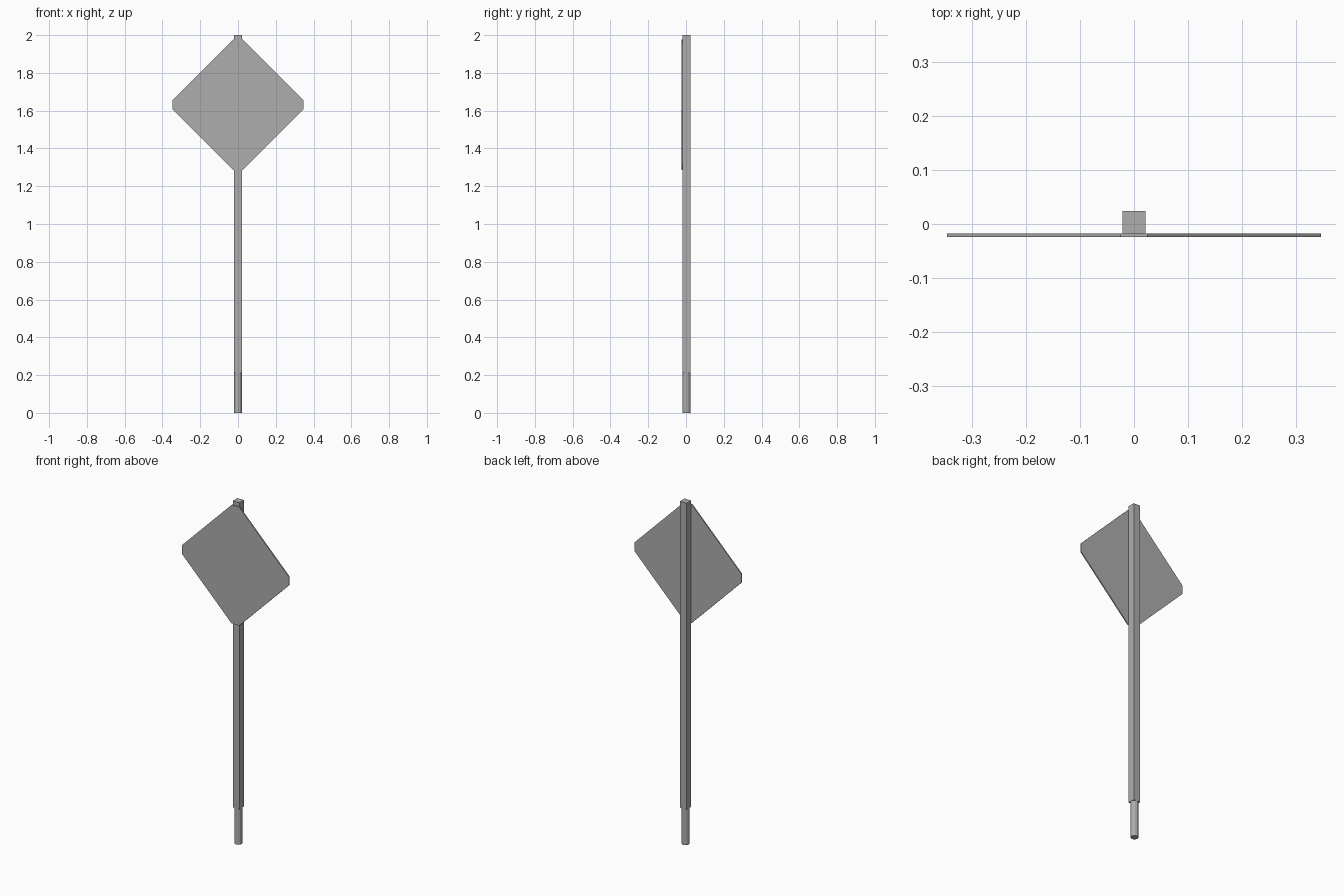
import bpy, bmesh, math

if "Cube" in bpy.data.objects:
    bpy.data.objects.remove(bpy.data.objects["Cube"])

grey = bpy.data.materials.new("plain grey")
grey.diffuse_color = (0.42, 0.42, 0.42, 1)
grey.use_nodes = True
grey.node_tree.nodes["Principled BSDF"].inputs["Base Color"].default_value = grey.diffuse_color


def prism(name, points, axis, start, end):
    """Extrude a closed 2D outline along y or z."""
    bm = bmesh.new()
    place = (lambda p: (p[0], start, p[1])) if axis == "y" else (lambda p: (p[0], p[1], start))
    face = bm.faces.new([bm.verts.new(place(p)) for p in points])
    ext = bmesh.ops.extrude_face_region(bm, geom=[face])
    verts = [g for g in ext["geom"] if isinstance(g, bmesh.types.BMVert)]
    d = end - start
    bmesh.ops.translate(bm, verts=verts, vec=(0, d, 0) if axis == "y" else (0, 0, d))
    bmesh.ops.recalc_face_normals(bm, faces=bm.faces)
    mesh = bpy.data.meshes.new(name)
    bm.to_mesh(mesh)
    bm.free()
    mesh.materials.append(grey)
    obj = bpy.data.objects.new(name, mesh)
    bpy.context.collection.objects.link(obj)
    return obj


H = 0.0215          # half width of the post
FRONT, BACK = -0.0175, 0.0245
MID = (FRONT + BACK) / 2

# Square post
prism("post", [(-H, FRONT), (H, FRONT), (H, BACK), (-H, BACK)], "z", 0.212, 2.0)

# Round ground spike, same diameter as the post is wide
R, N = 0.021, 12
ring = [(R * math.cos(2 * math.pi * i / N), MID + R * math.sin(2 * math.pi * i / N))
        for i in range(N)]
prism("ground_peg", ring, "z", 0.0, 0.212)

# Diamond sign plate with clipped corners
A, C, Z = 0.3455, 0.025, 1.632
diamond = [(A, Z - C), (A, Z + C), (C, Z + A), (-C, Z + A),
           (-A, Z + C), (-A, Z - C), (-C, Z - A), (C, Z - A)]
prism("sign_plate", diamond, "y", -0.0245, FRONT)
